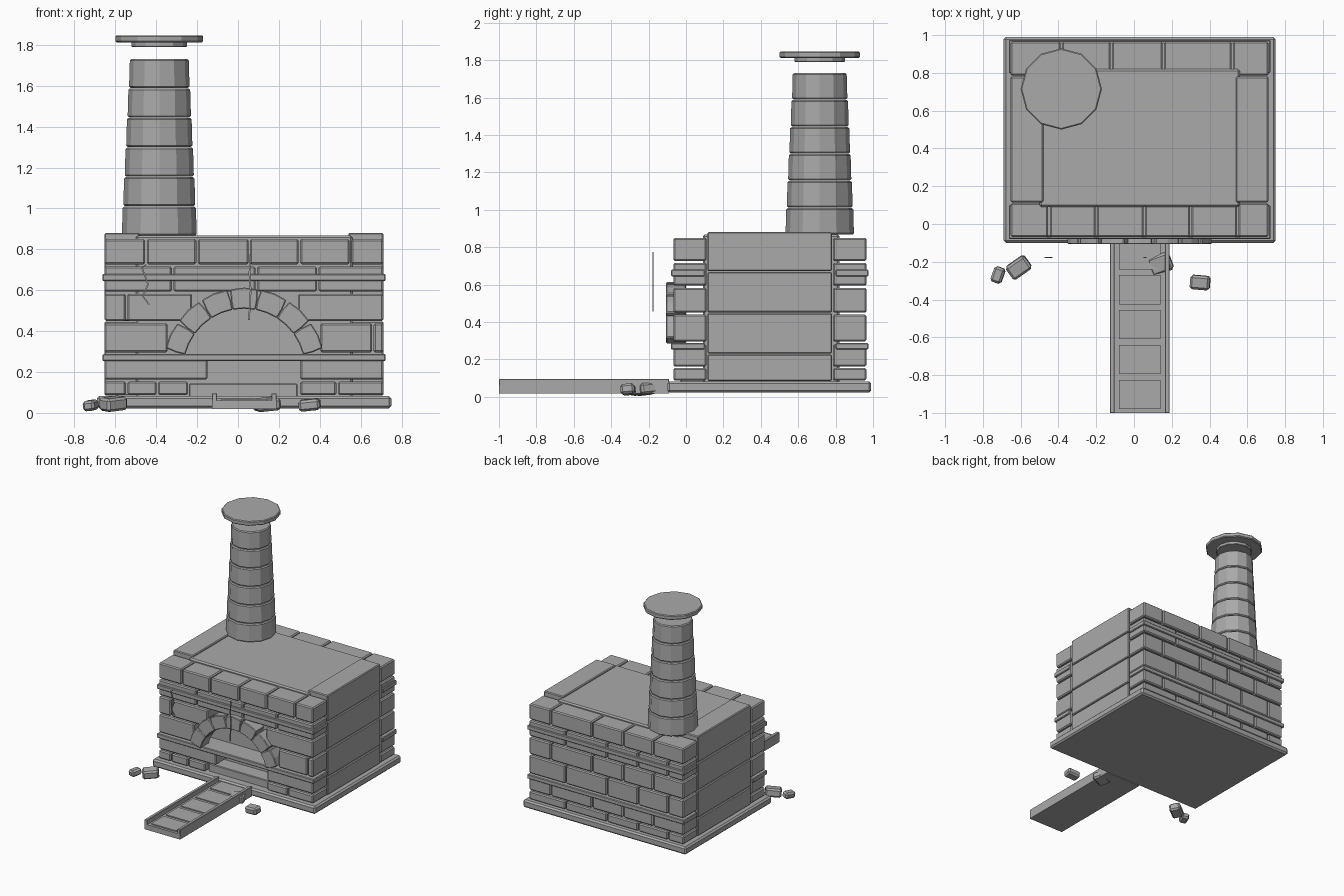
import bpy, bmesh, math
from mathutils import Matrix, Vector

cube = bpy.data.objects.get("Cube")
if cube:
    bpy.data.objects.remove(cube, do_unlink=True)

GREY = 0.4
stone = bpy.data.materials.new("grey stone")
stone.diffuse_color = (GREY, GREY, GREY, 1)
stone.use_nodes = True
stone.node_tree.nodes["Principled BSDF"].inputs["Base Color"].default_value = (GREY, GREY, GREY, 1)


def finish(name, bm, bevel=0.0):
    bmesh.ops.recalc_face_normals(bm, faces=bm.faces)
    mesh = bpy.data.meshes.new(name)
    bm.to_mesh(mesh)
    bm.free()
    mesh.materials.append(stone)
    ob = bpy.data.objects.new(name, mesh)
    bpy.context.collection.objects.link(ob)
    if bevel:
        mod = ob.modifiers.new("worn edges", 'BEVEL')
        mod.width = bevel
        mod.segments = 1
        mod.limit_method = 'ANGLE'
    return ob


def box(name, xs, ys, zs, bevel=0.008):
    bm = bmesh.new()
    lo, hi = Vector((xs[0], ys[0], zs[0])), Vector((xs[1], ys[1], zs[1]))
    bmesh.ops.create_cube(bm, size=1, matrix=Matrix.Translation((lo + hi) / 2)
                          @ Matrix.Diagonal((*(hi - lo), 1)))
    return finish(name, bm, bevel)


def plate(name, outline, y0, y1, bevel=0.0):
    """Extrude an x-z outline from y0 to y1."""
    bm = bmesh.new()
    face = bm.faces.new([bm.verts.new((x, y0, z)) for x, z in outline])
    new = bmesh.ops.extrude_face_region(bm, geom=[face])["geom"]
    bmesh.ops.translate(bm, vec=(0, y1 - y0, 0),
                        verts=[v for v in new if isinstance(v, bmesh.types.BMVert)])
    return finish(name, bm, bevel)


def brick_row(name, spans, ys, zs):
    for i, (a, b) in enumerate(spans):
        box(f"{name}_{i + 1}", (a + 0.004, b - 0.004), ys, zs)


# Base slab and inner core
box("base_slab", (-0.69, 0.75), (-0.1, 0.99), (0.022, 0.083), 0.012)
box("oven_core", (-0.5, 0.56), (0.09, 0.82), (0.07, 0.868), 0.01)
box("hearth_bed", (-0.24, 0.29), (-0.03, 0.12), (0.07, 0.143), 0.005)

# Courses of brick on the front and back
L, R = -0.657, 0.715
courses = [(0.088, 0.153), (0.163, 0.28), (0.296, 0.439),
           (0.45, 0.582), (0.594, 0.716), (0.727, 0.85)]
front = [
    [(L, -0.545), (-0.545, -0.395), (-0.395, -0.24), (0.3, 0.485), (0.485, R)],
    [(L, -0.145), (0.3, R)],
    [(L, -0.34), (0.4, 0.66), (0.66, R)],
    [(L, -0.545), (-0.545, -0.22), (0.29, R)],
    [(L, -0.32), (-0.32, 0.09), (0.09, 0.39), (0.39, R)],
    [(L, -0.45), (-0.45, -0.2), (-0.2, 0.055), (0.055, 0.3), (0.3, 0.55), (0.55, R)],
]
back_cuts = [-0.385, -0.12, 0.155, 0.52]
for i, zs in enumerate(courses):
    brick_row(f"front_course_{i + 1}", front[i], (-0.068, 0.11), zs)
    shift = 0 if i % 2 else -0.13
    cuts = [L] + [c + shift for c in back_cuts] + [R]
    brick_row(f"back_course_{i + 1}", list(zip(cuts, cuts[1:])), (0.785, 0.965), zs)

# Large slabs stacked on both sides
levels = [0.085, 0.232, 0.452, 0.672, 0.886]
for side, xs in (("left", (0.54, R - 0.004)), ("right", (L + 0.004, -0.48))):
    for i, (a, b) in enumerate(zip(levels, levels[1:])):
        box(f"{side}_slab_{i + 1}", xs, (0.115, 0.78), (a, b - 0.005), 0.006)

# Thin projecting bands
for side, ys in (("front", (-0.08, 0.1)), ("back", (0.8, 0.975))):
    for level, zs in (("upper", (0.644, 0.68)), ("lower", (0.253, 0.288))):
        box(f"{side}_{level}_band", (-0.663, 0.722), ys, zs, 0.005)

# Arch of seven stones, split open at the outer edge
CX, CZ, STONES = 0.03, 0.213, 7
start, step = math.radians(14), math.radians(152) / STONES


def on_arc(radius, angle):
    return CX + radius * math.cos(angle), CZ + radius * math.sin(angle)


for i in range(STONES):
    a, b = start + i * step, start + (i + 1) * step
    mid, gap = (a + b) / 2, 0.022
    outline = [on_arc(0.297, a), on_arc(0.345, a), on_arc(0.397, a + gap), on_arc(0.4, mid),
               on_arc(0.397, b - gap), on_arc(0.345, b), on_arc(0.297, b), on_arc(0.297, mid)]
    plate(f"arch_stone_{i + 1}", outline, -0.107, 0.0, 0.005)

# Thin cracks standing in front of the wall
cracks = {
    "right_crack": [(-0.45, 0.725), (-0.47, 0.71), (-0.44, 0.63), (-0.465, 0.57), (-0.435, 0.53)],
    "middle_crack": [(0.06, 0.775), (0.056, 0.68), (0.062, 0.6), (0.054, 0.455)],
}
for name, path in cracks.items():
    strip = [(x - 0.004, z) for x, z in path] + [(x + 0.004, z) for x, z in reversed(path)]
    plate(name, strip, -0.18, -0.174)


# Tapered twelve-sided chimney with a floating cap
def drum(name, r0, r1, z0, z1, bevel=0.007):
    bm = bmesh.new()
    bmesh.ops.create_cone(bm, cap_ends=True, segments=12, radius1=r0, radius2=r1, depth=z1 - z0,
                          matrix=Matrix.Translation((-0.385, 0.715, (z0 + z1) / 2)))
    ob = finish(name, bm, bevel)
    ob.modifiers[0].angle_limit = math.radians(40)


for i in range(6):
    r = 0.183 - 0.007 * i
    z = 0.868 + 0.1445 * i
    drum(f"chimney_ring_{i + 1}", r, r - 0.004, z, z + 0.141)
drum("chimney_cap_neck", 0.135, 0.135, 1.79, 1.815, 0.003)
drum("chimney_cap", 0.215, 0.215, 1.812, 1.847, 0.006)

# Tray leading out from the hearth
box("tray_floor", (-0.127, 0.188), (-1.0, -0.09), (0.018, 0.06), 0)
for side, x in (("right", -0.127), ("left", 0.163)):
    box(f"tray_{side}_rail", (x, x + 0.025), (-1.0, -0.09), (0.018, 0.096), 0.003)
for i in range(5):
    y = -0.98 + 0.185 * i
    box(f"tray_panel_{i + 1}", (-0.08, 0.14), (y, y + 0.155), (0.055, 0.068), 0)

# Loose stones on the ground
rocks = [(-0.72, -0.27, 0.06, 0.085, 0.05, -20), (-0.61, -0.23, 0.12, 0.085, 0.065, 35),
         (0.14, -0.21, 0.12, 0.1, 0.06, 20), (0.35, -0.31, 0.105, 0.075, 0.055, -5)]
for i, (x, y, w, d, h, turn) in enumerate(rocks):
    rock = box(f"loose_stone_{i + 1}", (-w / 2, w / 2), (-d / 2, d / 2), (-h / 2, h / 2), 0.012)
    rock.location = (x, y, h / 2 + 0.012)
    rock.rotation_euler = (0.1, -0.1, math.radians(turn))
